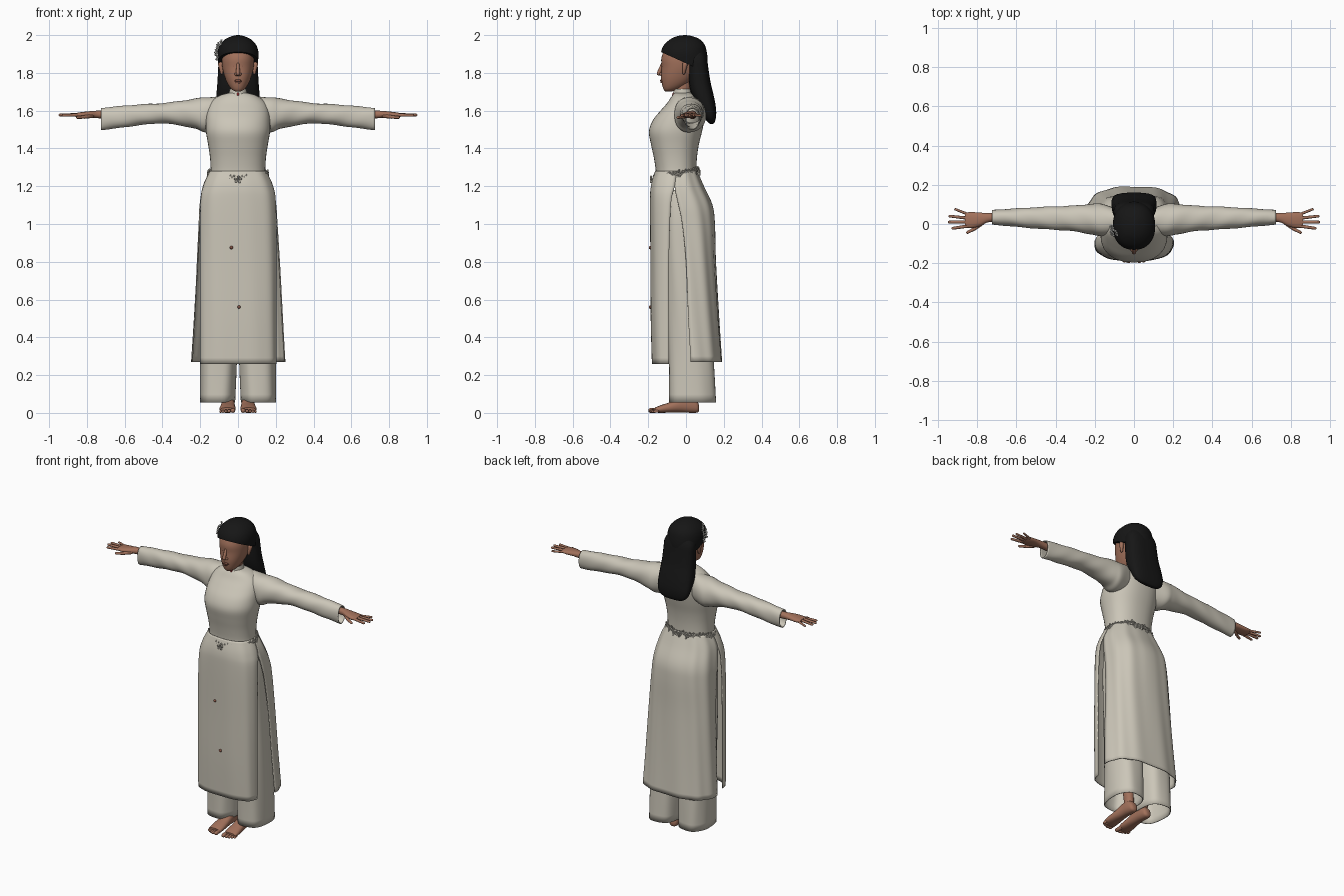
import bpy, bmesh, math, random
from mathutils import Vector
from math import pi, sin, cos

random.seed(4)


def material(name, r, g, b):
    m = bpy.data.materials.new(name)
    m.diffuse_color = (r, g, b, 1)
    return m


CLOTH = material("cream_cloth", 0.60, 0.565, 0.48)
TRIM = material("belt_trim", 0.50, 0.475, 0.41)
SKIN = material("skin", 0.36, 0.165, 0.105)
LIP = material("lip_and_eyelid", 0.24, 0.09, 0.06)
HAIR = material("black_hair", 0.008, 0.008, 0.008)
WHITE = material("white_flower", 0.72, 0.72, 0.68)
RED = material("red_bead", 0.35, 0.03, 0.03)


def finish(name, bm, mat, mirror=False, thick=0.0):
    bmesh.ops.recalc_face_normals(bm, faces=bm.faces[:])
    me = bpy.data.meshes.new(name)
    bm.to_mesh(me)
    bm.free()
    me.materials.append(mat)
    ob = bpy.data.objects.new(name, me)
    bpy.context.collection.objects.link(ob)
    if thick:
        s = ob.modifiers.new("thickness", "SOLIDIFY")
        s.thickness, s.offset = thick, 0
    if mirror:
        ob.modifiers.new("mirror", "MIRROR").use_mirror_merge = False
    return ob


def spline(keys, steps):
    """Smoothly interpolated copy of a list of section keys."""
    out = []
    for i in range(len(keys) - 1):
        a, b, c, d = (keys[max(i - 1, 0)], keys[i], keys[i + 1], keys[min(i + 2, len(keys) - 1)])
        for s in range(steps):
            t = s / steps
            out.append([0.5 * (2 * q + (r - p) * t + (2 * p - 5 * q + 4 * r - w) * t * t
                               + (3 * q - p - 3 * r + w) * t ** 3)
                        for p, q, r, w in zip(a, b, c, d)])
    return out + [list(keys[-1])]


def loft(axis, keys, power=2.0, seg=40, steps=4, arc=None, cap=True, fold=(0, 0, 0)):
    """Sections (pos, centre1, radius1, low2, high2) lofted along x, y or z."""
    bm = bmesh.new()
    a0, a1 = arc or (0, 2 * pi)
    n = seg + 1 if arc else seg
    e = 2 / power
    rows = []
    for pos, c1, r1, lo, hi in spline(keys, steps):
        row = []
        for i in range(n):
            t = a0 + (a1 - a0) * i / seg
            k = 1 + fold[0] * sin(fold[1] * t + fold[2] * pos)
            u = c1 + k * r1 * math.copysign(abs(cos(t)) ** e, cos(t))
            v = (lo + hi) / 2 + k * (hi - lo) / 2 * math.copysign(abs(sin(t)) ** e, sin(t))
            row.append(bm.verts.new({"z": (u, v, pos), "x": (pos, u, v), "y": (u, pos, v)}[axis]))
        rows.append(row)
    for r0, r1 in zip(rows, rows[1:]):
        for i in range(seg):
            j = (i + 1) % n
            bm.faces.new((r0[i], r0[j], r1[j], r1[i]))
    if cap and not arc:
        bm.faces.new(rows[0])
        bm.faces.new(rows[-1])
    return bm


def capsule(bm, p0, p1, r0, r1):
    """Rounded rod: a sphere pulled apart between two points."""
    p0, p1 = Vector(p0), Vector(p1)
    rot = (p1 - p0).to_track_quat("Z", "Y")
    for v in bmesh.ops.create_uvsphere(bm, u_segments=12, v_segments=8, radius=1)["verts"]:
        top = v.co.z > -0.01
        v.co = (p1 if top else p0) + rot @ (v.co * (r1 if top else r0))


def rods(name, items, mat, mirror=False):
    bm = bmesh.new()
    for it in items:
        capsule(bm, *it)
    return finish(name, bm, mat, mirror)


def flower(bm, centre, normal, r):
    """Five small petals around a centre."""
    rot = Vector(normal).to_track_quat("Z", "Y")
    c = Vector(centre)
    for i in range(5):
        a = 2 * pi * i / 5 + random.random() * 0.5
        d = rot @ Vector((cos(a), sin(a), 0.25))
        capsule(bm, c + d * r * 0.25, c + d * r * 0.75, r * 0.15, r * 0.3)


# Tunic bodice
finish("tunic_bodice", loft("z", [
    (1.20, 0, .165, -.165, .07), (1.24, 0, .153, -.163, .058), (1.28, 0, .145, -.16, .055),
    (1.35, 0, .148, -.17, .058), (1.42, 0, .158, -.185, .068), (1.49, 0, .17, -.196, .085),
    (1.55, 0, .17, -.175, .097), (1.60, 0, .165, -.135, .10), (1.64, 0, .15, -.10, .085),
    (1.67, 0, .115, -.08, .06), (1.685, 0, .085, -.068, .045), (1.695, 0, .045, -.06, .025)],
    2.3), CLOTH)


# Long front and back skirt panels, open at the sides
def panel(name, keys, arc, fold):
    rows = [(z, 0, rx, edge - (far - edge), far) if far > edge else
            (z, 0, rx, far, 2 * edge - far) for z, rx, edge, far in keys]
    finish(name, loft("z", rows, 2.7, 48, 5, arc, False, fold), CLOTH, thick=0.006)


panel("front_skirt_panel", [
    (1.28, .146, -.05, -.16), (1.20, .182, -.06, -.182), (1.10, .197, -.08, -.187),
    (.80, .20, -.09, -.185), (.50, .20, -.09, -.184), (.26, .20, -.09, -.178)],
    (pi, 2 * pi), (.008, 9, 2))
panel("back_skirt_panel", [
    (1.28, .146, -.05, .056), (1.20, .182, -.06, .09), (1.10, .20, -.04, .135),
    (1.00, .206, -.02, .148), (.80, .217, .0, .154), (.50, .232, .012, .172),
    (.27, .245, .025, .188)], (0, pi), (.014, 11, 3))

# Wide trousers
finish("trouser_leg", loft("z", [
    (1.18, .08, .085, -.11, .07), (1.05, .092, .095, -.11, .10), (.85, .096, .097, -.11, .115),
    (.60, .10, .097, -.10, .125), (.30, .103, .094, -.09, .145), (.055, .108, .09, -.088, .157)],
    2.5, cap=False, fold=(.015, 6, 5)), CLOTH, True, .005)

# Sleeves
finish("sleeve", loft("x", [
    (.08, .015, .06, 1.52, 1.675), (.17, .02, .08, 1.488, 1.668), (.22, .025, .075, 1.505, 1.662),
    (.30, .028, .064, 1.523, 1.650), (.40, .03, .057, 1.535, 1.637),
    (.50, .031, .052, 1.528, 1.632), (.62, .033, .043, 1.512, 1.622),
    (.725, .034, .035, 1.50, 1.612)], 2.2, 32, 6, cap=False, fold=(.02, 3, 45)),
    CLOTH, True, .005)

# Stand-up collar
finish("collar", loft("z", [(1.67, 0, .052, -.068, .032), (1.69, 0, .045, -.064, .026),
                            (1.715, 0, .042, -.062, .022)], cap=False), CLOTH, thick=.006)
rods("collar_bead", [((0, -.066, 1.69), (0, -.067, 1.683), .006, .006)], RED)

# Neck and head
finish("neck", loft("z", [(1.66, 0, .038, -.055, .02), (1.70, 0, .037, -.056, .022),
                          (1.77, 0, .042, -.06, .04)]), SKIN)
finish("head", loft("z", [
    (1.702, 0, .014, -.11, -.075), (1.713, 0, .034, -.119, -.04), (1.74, 0, .054, -.127, .01),
    (1.78, 0, .071, -.132, .05), (1.83, 0, .083, -.129, .07), (1.88, 0, .086, -.130, .08),
    (1.93, 0, .078, -.108, .075), (1.97, 0, .045, -.06, .05), (1.98, 0, .01, -.02, .01)],
    2.15), SKIN)
rods("nose", [((0, -.124, 1.85), (0, -.144, 1.797), .008, .011),
              ((-.01, -.132, 1.793), (.01, -.132, 1.793), .009, .009)], SKIN)
rods("lips", [((-.018, -.127, 1.757), (.018, -.127, 1.757), .004, .004),
              ((-.009, -.131, 1.760), (.009, -.131, 1.760), .006, .006),
              ((-.008, -.130, 1.751), (.008, -.130, 1.751), .006, .006)], LIP)
rods("eyelid", [((.022, -.122, 1.836), (.052, -.104, 1.836), .005, .004)], LIP, True)
rods("ear", [((.086, -.012, 1.80), (.092, -.005, 1.845), .008, .014)], SKIN, True)

# Hair: a cap cut along a sloping hairline, and a long fall behind
cap = loft("z", [
    (1.76, 0, .09, -.10, .10), (1.80, 0, .098, -.115, .11), (1.86, 0, .106, -.128, .115),
    (1.91, 0, .108, -.132, .11), (1.95, 0, .095, -.115, .098), (1.98, 0, .065, -.08, .07),
    (1.995, 0, .03, -.045, .03), (2.0, 0, .005, -.01, 0)], 2.2)
cut = bmesh.ops.bisect_plane(cap, geom=cap.verts[:] + cap.edges[:] + cap.faces[:],
                             plane_co=(0, -.12, 1.905), plane_no=(0, .45, 1), clear_inner=True)
bmesh.ops.edgeloop_fill(cap, edges=[g for g in cut["geom_cut"] if isinstance(g, bmesh.types.BMEdge)])
finish("hair_cap", cap, HAIR)
finish("hair_fall", loft("z", [
    (1.53, 0, .03, .128, .142), (1.536, 0, .07, .118, .15), (1.56, 0, .10, .10, .158),
    (1.60, 0, .112, .08, .16), (1.65, 0, .115, .045, .153), (1.70, 0, .113, .025, .142),
    (1.75, 0, .109, .015, .13), (1.82, 0, .105, .01, .119), (1.88, 0, .10, .005, .11),
    (1.93, 0, .07, .0, .09)], 2.7, fold=(.008, 22, 0)), HAIR)

# Flower ornament on one side of the hair
bm = bmesh.new()
for x, y, z in [(-.107, -.03, 1.88), (-.112, -.045, 1.905), (-.113, -.02, 1.915),
                (-.106, -.05, 1.93), (-.105, -.02, 1.945), (-.088, -.045, 1.96)]:
    flower(bm, (x, y, z), (-1, -.4, .3), .017)
finish("hair_flowers", bm, WHITE)

# Belt of flowers around the waist, lower at the front
bm = bmesh.new()
N = 44
loop = []
for i in range(N):
    a = 2 * pi * i / N
    x, y = .155 * cos(a), -.052 + .116 * sin(a)
    p = Vector((x, y, 1.272 + y * .2))
    loop.append(p)
    out = Vector((cos(a), sin(a) * 1.3, 0))
    flower(bm, p + Vector((0, 0, random.uniform(-.008, .008))), out, .017)
    if i % 2:
        q = p + out * .006
        capsule(bm, q, q - Vector((0, 0, random.uniform(.02, .04))), .004, .006)
for p, q in zip(loop, loop[1:] + loop[:1]):
    capsule(bm, p, q, .007, .007)
flower(bm, (0, -.182, 1.235), (0, -1, 0), .02)
finish("flower_belt", bm, TRIM)

# Small round studs down the front panel
rods("front_studs", [((x, -.185, z), (x, -.188, z), .009, .009)
                     for x, z in [(-.035, .875), (.005, .56)]], LIP)

# Hands
finish("palm", loft("x", [
    (.67, .034, .022, 1.556, 1.60), (.74, .033, .023, 1.56, 1.60), (.785, .024, .034, 1.562, 1.597),
    (.83, .02, .041, 1.562, 1.592), (.862, .021, .037, 1.568, 1.587)], 2.2, 20), SKIN, True)
rods("fingers", [((x0, y0, z0), (x1, y1, z1), r, r * .75) for x0, y0, z0, x1, y1, z1, r in [
    (.845, -.010, 1.577, .925, -.022, 1.575, .0095), (.85, .010, 1.579, .943, .010, 1.577, .0095),
    (.85, .030, 1.578, .94, .040, 1.576, .009), (.84, .047, 1.576, .912, .075, 1.574, .008),
    (.775, .005, 1.572, .815, -.025, 1.566, .012), (.815, -.025, 1.566, .85, -.043, 1.564, .0095)]],
    SKIN, True)

# Feet
finish("foot", loft("y", [
    (.07, .052, .012, .012, .035), (.06, .052, .026, .002, .06), (.03, .052, .032, 0, .085),
    (-.02, .052, .034, .003, .085), (-.08, .054, .039, .002, .058), (-.13, .055, .043, 0, .042),
    (-.165, .055, .040, .002, .028)], 2.3, 24), SKIN, True)
rods("toes", [((x, -.15, r + .002), (x + .001, y + r, r), r, r) for x, y, r in [
    (.026, -.20, .0125), (.047, -.197, .0095), (.063, -.19, .0085),
    (.078, -.182, .008), (.091, -.173, .0075)]], SKIN, True)
finish("ankle", loft("z", [(.05, .052, .028, -.02, .055), (.10, .055, .028, -.015, .05),
                           (.30, .08, .04, -.02, .07)], seg=20), SKIN, True)

# Smooth shading, keeping sharp edges
bpy.ops.object.select_all(action="SELECT")
bpy.context.view_layer.objects.active = bpy.data.objects["head"]
bpy.ops.object.shade_smooth_by_angle(angle=math.radians(45))
